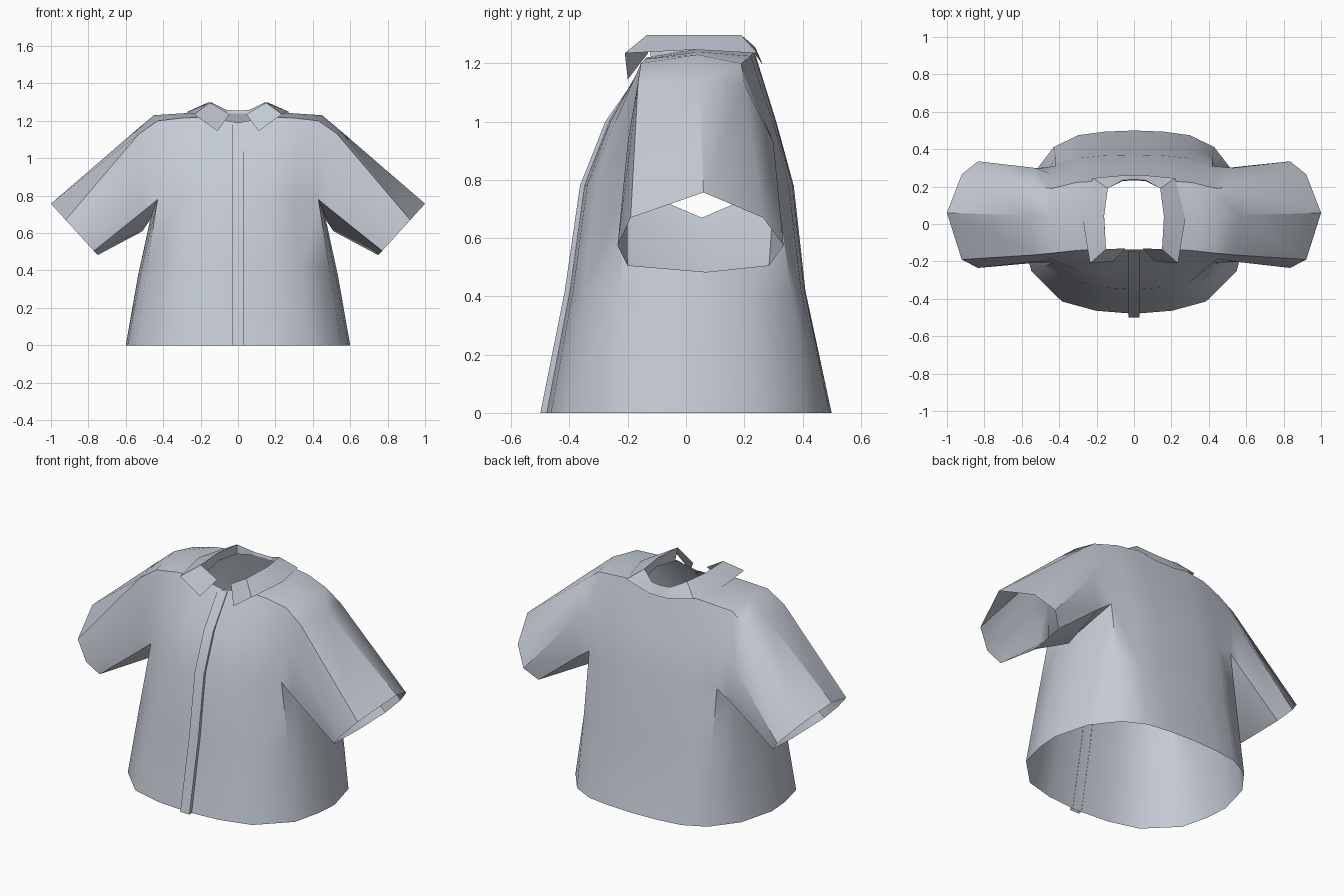
import bpy, bmesh
from math import sqrt, radians
from mathutils import Vector

cube = bpy.data.objects.get("Cube")
if cube:
    bpy.data.objects.remove(cube)

cloth = bpy.data.materials.new("pale blue grey cloth")
cloth.use_nodes = True
cloth.diffuse_color = (0.56, 0.60, 0.67, 1)
cloth.node_tree.nodes["Principled BSDF"].inputs["Base Color"].default_value = cloth.diffuse_color


def add_grid(bm, rows, closed=False):
    """Skin rows of points with quads, on both sides of the body."""
    for side in (1, -1):
        verts = [[bm.verts.new((p[0] * side, p[1], p[2])) for p in row] for row in rows]
        for low, high in zip(verts, verts[1:]):
            count = len(low)
            for i in range(count if closed else count - 1):
                j = (i + 1) % count
                quad = [low[i], low[j], high[j], high[i]]
                bm.faces.new(quad if side == 1 else quad[::-1])


def finish(bm, name, angle):
    bmesh.ops.remove_doubles(bm, verts=bm.verts, dist=0.001)
    bmesh.ops.recalc_face_normals(bm, faces=bm.faces)
    mesh = bpy.data.meshes.new(name)
    bm.to_mesh(mesh)
    bm.free()
    mesh.materials.append(cloth)
    obj = bpy.data.objects.new(name, mesh)
    bpy.context.collection.objects.link(obj)
    bpy.ops.object.select_all(action='DESELECT')
    obj.select_set(True)
    bpy.context.view_layer.objects.active = obj
    bpy.ops.object.shade_smooth_by_angle(angle=radians(angle))
    return obj


def panel_row(edge, centre_y, top=None):
    """Elliptic row of points from the centre line out to a seam point."""
    x, y, z = edge
    row = []
    for i, f in enumerate((0, 0.37, 0.7, 1)):
        row.append(Vector((x * f, y + (centre_y - y) * sqrt(1 - f * f), top[i] if top else z)))
    return row


# Seam points and centre depth at each height, from hem to shoulder
front_edges = [(0.55, -0.25, 0), (0.487, -0.225, 0.42), (0.43, -0.205, 0.78),
               (0.45, -0.185, 1.0), (0.43, -0.155, 1.2)]
back_edges = [(0.43, 0.41, 0), (0.42, 0.36, 0.42), (0.42, 0.31, 0.78),
              (0.45, 0.27, 1.0), (0.44, 0.19, 1.2)]
front_depth = (-0.48, -0.4, -0.35, -0.265, -0.135)
back_depth = (0.5, 0.41, 0.37, 0.31, 0.235)
front_rows = [panel_row(e, d) for e, d in zip(front_edges, front_depth)]
back_rows = [panel_row(e, d) for e, d in zip(back_edges, back_depth)]
front_rows[-1] = panel_row(front_edges[-1], front_depth[-1], (1.19, 1.22, 1.215, 1.2))
back_rows[-1] = panel_row(back_edges[-1], back_depth[-1], (1.24, 1.24, 1.225, 1.2))

shirt = bmesh.new()
add_grid(shirt, front_rows)
add_grid(shirt, back_rows)

# Shoulder yoke between the front and back panels
yoke = [Vector((0.16, 0.05, 1.25)), Vector((0.3, 0.045, 1.24)), Vector((0.45, 0.04, 1.23))]
add_grid(shirt, [front_rows[-1][1:], yoke, back_rows[-1][1:]])

# Side panels under the arms
side_mids = [Vector((0.6, 0.05, 0)), Vector((0.535, 0.055, 0.37)), Vector((0.47, 0.055, 0.67))]
side_rows = []
for i, mid in enumerate(side_mids):
    front, back = front_rows[i][-1], back_rows[i][-1]
    bulge = Vector((0.03, 0.03, 0)) * (1 - i / 2)
    front_mid = (front + mid) / 2 + bulge * 0.5
    back_mid = (back + mid) / 2 + bulge
    side_rows.append([front, front_mid, mid, back_mid, back])
add_grid(shirt, side_rows)

# Sleeves: armhole, shoulder cap and cuff rings
armhole = [yoke[-1], front_rows[4][-1], front_rows[3][-1], front_rows[2][-1],
           side_mids[-1], back_rows[2][-1], back_rows[3][-1], back_rows[4][-1]]
cap = [(0.56, 0.045, 1.137), (0.53, -0.165, 1.13), (0.53, -0.2, 0.93), (0.5, -0.205, 0.722),
       (0.51, 0.06, 0.61), (0.5, 0.3, 0.722), (0.53, 0.3, 0.93), (0.53, 0.2, 1.13)]
cuff_side = [(0.06, 0.757), (-0.19, 0.67), (-0.235, 0.575), (-0.2, 0.505),
             (0.07, 0.482), (0.285, 0.505), (0.335, 0.575), (0.265, 0.67)]
cuff = [(0.75 + (z - 0.482) * 0.91, y, z) for y, z in cuff_side]
add_grid(shirt, [armhole, cap, cuff], closed=True)
finish(shirt, "shirt_body", 38)

# Raised button strip down the front
strip = bmesh.new()
strip_rows = []
for row, lift in zip(front_rows, (0.02, 0.016, 0.014, 0.012, 0.01)):
    y, z = row[0].y, row[0].z
    strip_rows.append([(0, y - lift, z), (0.03, y - lift, z), (0.03, y + 0.004, z)])
add_grid(strip, strip_rows)
finish(strip, "button_strip", 30)

# Folded collar: inner stand, top fold and outer fall
stand = [(0.045, -0.13, 1.2), (0.155, -0.12, 1.22), (0.16, 0.05, 1.25),
         (0.14, 0.19, 1.24), (0.06, 0.23, 1.24), (0, 0.233, 1.24)]
fold = [(0.045, -0.13, 1.235), (0.15, -0.135, 1.297), (0.16, 0.04, 1.298),
        (0.14, 0.19, 1.297), (0.06, 0.235, 1.258), (0, 0.238, 1.255)]
fall = [(0.11, -0.2, 1.145), (0.235, -0.21, 1.235), (0.275, 0.03, 1.247),
        (0.22, 0.245, 1.235), (0.06, 0.26, 1.2), (0, 0.262, 1.2)]
collar = bmesh.new()
add_grid(collar, [stand[1:], fold[1:]])
add_grid(collar, [fold, fall])
finish(collar, "collar", 25)
